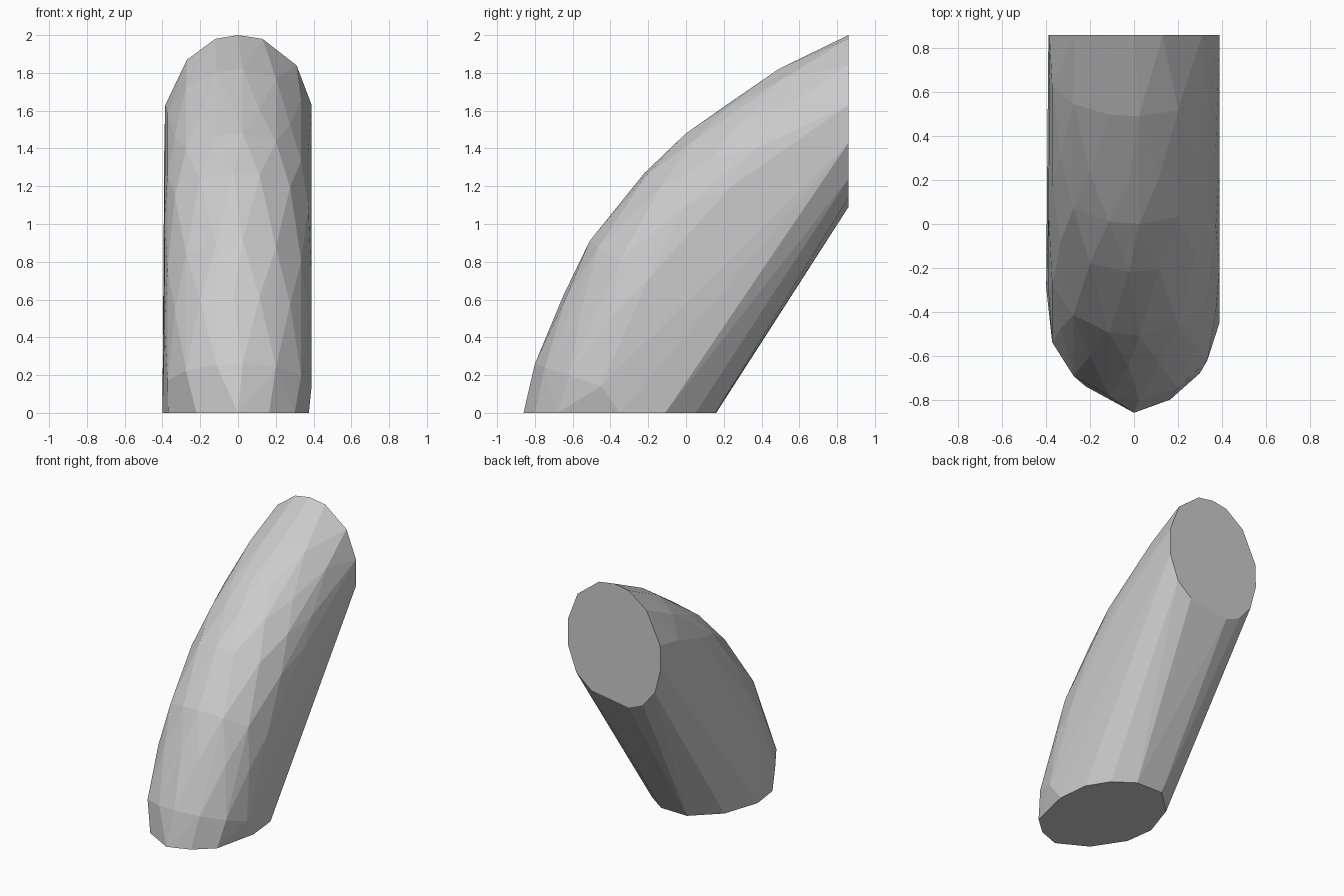
import bpy, bmesh, math
from mathutils import Vector

if "Cube" in bpy.data.objects:
    bpy.data.objects.remove(bpy.data.objects["Cube"])

# Bottom cut (x, y) on the ground and upper cut (x, z) on the back plane
foot = [(0, -.86), (.165, -.80), (.30, -.68), (.375, -.35), (.35, -.11), (.25, .05),
        (.10, .155), (-.12, .16), (-.31, -.02), (-.40, -.29), (-.37, -.51), (-.22, -.74)]
end = [(0, 2), (.13, 1.98), (.31, 1.84), (.39, 1.63), (.39, 1.43), (.32, 1.24), (.20, 1.14),
       (-.12, 1.09), (-.24, 1.14), (-.34, 1.26), (-.39, 1.45), (-.385, 1.63), (-.27, 1.87), (-.12, 1.98)]
# Outer ridge of the bend (y, z)
ridge = [(-.86, 0), (-.80, .26), (-.65, .62), (-.51, .91), (-.22, 1.27),
         (0, 1.48), (.20, 1.62), (.49, 1.82), (.86, 2)]
RADIUS = .39

points = [Vector((x, y, 0)) for x, y in foot] + [Vector((x, .86, z)) for x, z in end]

# Round outer half of the tube, with alternating facet positions
for i in range(1, len(ridge) - 1):
    y, z = ridge[i]
    along = (Vector(ridge[i + 1]) - Vector(ridge[i - 1])).normalized()
    inward = Vector((along.y, -along.x))
    shift = 7 if i % 2 else -7
    for deg in (-80, -52, -24, 0, 24, 52, 80):
        a = math.radians(deg + (shift if deg else shift * .5))
        depth = RADIUS * (1 - math.cos(a)) if deg else 0
        points.append(Vector((RADIUS * math.sin(a), y + inward.x * depth, z + inward.y * depth)))

# Convex skin over all sections gives the straight inner side and flat cuts
bm = bmesh.new()
for p in points:
    bm.verts.new(p)
bmesh.ops.convex_hull(bm, input=bm.verts[:])
bmesh.ops.delete(bm, geom=[v for v in bm.verts if not v.link_faces], context='VERTS')
bmesh.ops.dissolve_limit(bm, angle_limit=math.radians(2), verts=bm.verts[:], edges=bm.edges[:])
bmesh.ops.recalc_face_normals(bm, faces=bm.faces[:])

mesh = bpy.data.meshes.new("bent_tube")
bm.to_mesh(mesh)
bm.free()
grey = bpy.data.materials.new("light_grey")
grey.diffuse_color = (.6, .6, .6, 1)
grey.use_nodes = True
grey.node_tree.nodes["Principled BSDF"].inputs["Base Color"].default_value = grey.diffuse_color
mesh.materials.append(grey)
tube = bpy.data.objects.new("bent_tube", mesh)
bpy.context.collection.objects.link(tube)
